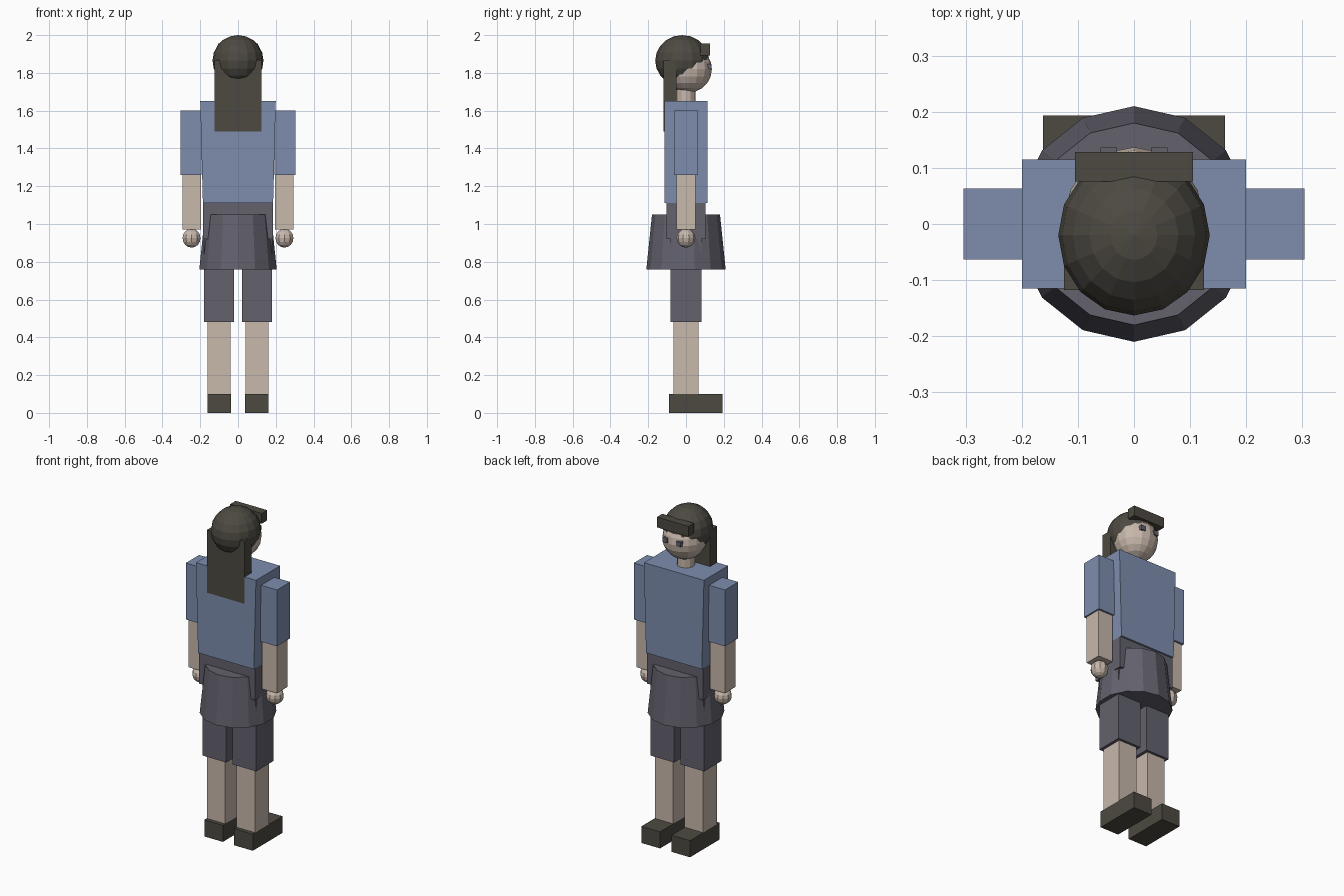
import bpy, bmesh
from mathutils import Matrix, Vector

cube = bpy.data.objects.get("Cube")
if cube:
    bpy.data.objects.remove(cube, do_unlink=True)


def material(name, rgb):
    m = bpy.data.materials.new(name)
    m.use_nodes = True
    m.diffuse_color = (*rgb, 1)
    m.node_tree.nodes["Principled BSDF"].inputs["Base Color"].default_value = (*rgb, 1)
    return m


SHIRT = material("dusty blue", (0.21, 0.27, 0.42))
SKIN = material("pale skin", (0.58, 0.48, 0.41))
DARK = material("dark brown", (0.075, 0.068, 0.054))
CLOTH = material("slate grey", (0.125, 0.122, 0.155))


def finish(name, bm, mat):
    mesh = bpy.data.meshes.new(name)
    bmesh.ops.recalc_face_normals(bm, faces=bm.faces)
    bm.to_mesh(mesh)
    bm.free()
    mesh.materials.append(mat)
    obj = bpy.data.objects.new(name, mesh)
    bpy.context.collection.objects.link(obj)


def box(name, x, y, z, mat, taper=1.0):
    """Box from (min, max) ranges; taper narrows the bottom in x."""
    bm = bmesh.new()
    bmesh.ops.create_cube(bm, size=1)
    for v in bm.verts:
        narrow = taper if v.co.z < 0 else 1
        for i, (lo, hi) in enumerate((x, y, z)):
            v.co[i] = (lo + hi) / 2 + v.co[i] * (hi - lo)
        v.co.x *= narrow
    finish(name, bm, mat)


def ball(name, centre, radii, mat, segments=16, rings=10):
    bm = bmesh.new()
    bmesh.ops.create_uvsphere(bm, u_segments=segments, v_segments=rings, radius=1)
    bmesh.ops.transform(bm, verts=bm.verts,
                        matrix=Matrix.Translation(centre) @ Matrix.Diagonal(Vector((*radii, 1))))
    finish(name, bm, mat)


def cone(name, sides, r_bottom, r_top, z, mat):
    bm = bmesh.new()
    bmesh.ops.create_cone(bm, cap_ends=True, segments=sides, radius1=r_bottom,
                          radius2=r_top, depth=z[1] - z[0],
                          matrix=Matrix.Translation((0, 0, sum(z) / 2)))
    finish(name, bm, mat)


# Body
box("torso", (-0.2, 0.2), (-0.115, 0.115), (1.11, 1.65), SHIRT, 0.93)
box("hips", (-0.186, 0.186), (-0.104, 0.104), (0.92, 1.11), CLOTH)
cone("skirt", 14, 0.21, 0.18, (0.76, 1.05), CLOTH)
cone("neck", 12, 0.05, 0.05, (1.62, 1.75), SKIN)

# Head and hair
ball("head", (0, 0.012, 1.82), (0.123, 0.125, 0.125), SKIN)
ball("hair_cap", (0, -0.02, 1.865), (0.135, 0.143, 0.135), DARK)
box("hair_back", (-0.125, 0.125), (-0.118, -0.05), (1.49, 1.868), DARK)
box("hair_fringe", (-0.105, 0.105), (0.076, 0.128), (1.893, 1.955), DARK)

# Limbs, eyes and shoes on both sides
for side, s in (("left", 1), ("right", -1)):
    def span(a, b):
        return tuple(sorted((s * a, s * b)))

    box(side + "_eye", span(0.03, 0.06), (0.1, 0.136), (1.82, 1.848), CLOTH)
    box(side + "_sleeve", span(0.193, 0.304), (-0.063, 0.063), (1.26, 1.6), SHIRT)
    box(side + "_forearm", span(0.197, 0.295), (-0.051, 0.051), (0.97, 1.27), SKIN)
    ball(side + "_hand", (s * 0.246, 0, 0.925), (0.05, 0.05, 0.05), SKIN, 10, 8)
    box(side + "_thigh", span(0.021, 0.179), (-0.082, 0.082), (0.48, 0.94), CLOTH)
    box(side + "_shin", span(0.0385, 0.1615), (-0.067, 0.067), (0.06, 0.5), SKIN)
    box(side + "_shoe", span(0.038, 0.162), (-0.09, 0.193), (0, 0.1), DARK)
